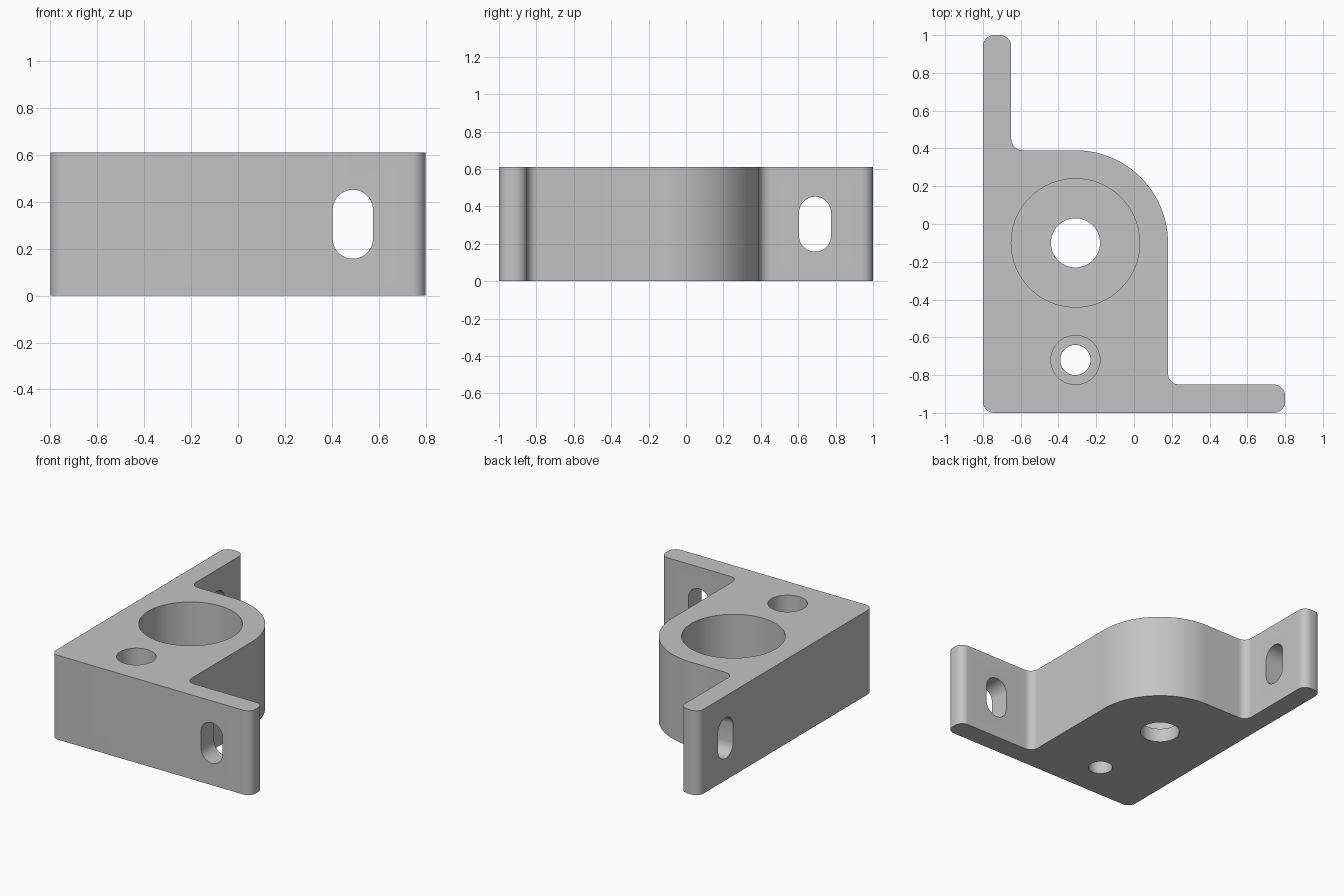
import bpy, bmesh, math
from mathutils import Matrix, Vector

if "Cube" in bpy.data.objects:
    bpy.data.objects.remove(bpy.data.objects["Cube"], do_unlink=True)

HEIGHT = 0.61
FILLET = 0.06

grey = bpy.data.materials.new("plain grey")
grey.use_nodes = True
colour = (0.55, 0.55, 0.55, 1)
grey.diffuse_color = colour
grey.node_tree.nodes["Principled BSDF"].inputs["Base Color"].default_value = colour


def rounded_outline(corners):
    """Points of a polygon whose (x, y, radius) corners are filleted."""
    points = []
    for i, (x, y, r) in enumerate(corners):
        p = Vector((x, y))
        to_prev = (Vector(corners[i - 1][:2]) - p).normalized()
        to_next = (Vector(corners[(i + 1) % len(corners)][:2]) - p).normalized()
        if r == 0:
            points.append(p)
            continue
        # All corners are right angles
        centre = p + (to_prev + to_next) * r
        steps = 32 if r > 0.2 else 10
        for k in range(steps + 1):
            a = math.pi / 2 * k / steps
            points.append(centre - to_next * r * math.cos(a) - to_prev * r * math.sin(a))
    return points


def prism(name, outline, depth, matrix=Matrix()):
    """Extrude a flat outline along its local z."""
    bm = bmesh.new()
    face = bm.faces.new([bm.verts.new((p.x, p.y, 0)) for p in outline])
    new = bmesh.ops.extrude_face_region(bm, geom=[face])["geom"]
    bmesh.ops.translate(bm, vec=(0, 0, depth),
                        verts=[v for v in new if isinstance(v, bmesh.types.BMVert)])
    bmesh.ops.transform(bm, matrix=matrix, verts=bm.verts)
    bmesh.ops.recalc_face_normals(bm, faces=bm.faces)
    mesh = bpy.data.meshes.new(name)
    bm.to_mesh(mesh)
    bm.free()
    mesh.materials.append(grey)
    obj = bpy.data.objects.new(name, mesh)
    bpy.context.collection.objects.link(obj)
    return obj


def disc(r, steps=64):
    return [Vector((r * math.cos(a), r * math.sin(a)))
            for a in (2 * math.pi * k / steps for k in range(steps))]


def slot(r, half):
    """Upright slot with round ends."""
    return [p + Vector((0, half - r if p.y > 0 else r - half))
            for p in (Matrix.Rotation(math.pi / 48, 2) @ q for q in disc(r, 48))]


# Bracket body with two mounting flanges
bracket = prism("bracket", rounded_outline([
    (-0.8, -1, FILLET), (0.8, -1, FILLET), (0.8, -0.85, FILLET),
    (0.18, -0.85, FILLET), (0.18, 0.39, 0.49), (-0.65, 0.39, FILLET),
    (-0.65, 1, FILLET), (-0.8, 1, FILLET)]), HEIGHT)

# Stepped holes: name, y, bore radius, bore floor, through radius
cutters = []
for name, y, bore, floor, through in (("bearing", -0.1, 0.34, 0.1, 0.13),
                                      ("screw", -0.72, 0.13, 0.3, 0.08)):
    cutters.append(prism(name + "_bore_cutter", disc(bore), 1,
                         Matrix.Translation((-0.31, y, floor))))
    cutters.append(prism(name + "_hole_cutter", disc(through), 2,
                         Matrix.Translation((-0.31, y, -0.5))))

# Slots through the flanges
upright = Matrix.Rotation(math.pi / 2, 4, "X")
turned = Matrix.Rotation(math.pi / 2, 4, "Z") @ upright
shape = slot(0.086, 0.147)
cutters.append(prism("front_slot_cutter", shape, 0.4,
                     Matrix.Translation((0.49, -0.7, HEIGHT / 2)) @ upright))
cutters.append(prism("side_slot_cutter", shape, 0.4,
                     Matrix.Translation((-0.9, 0.69, HEIGHT / 2)) @ turned))

# Cut the holes and drop the cutters
bpy.ops.object.select_all(action="DESELECT")
bracket.select_set(True)
bpy.context.view_layer.objects.active = bracket
for cutter in cutters:
    cutter.hide_render = True
    cut = bracket.modifiers.new(cutter.name, "BOOLEAN")
    cut.operation = "DIFFERENCE"
    cut.solver = "EXACT"
    cut.object = cutter
    bpy.ops.object.modifier_apply(modifier=cut.name)
    bpy.data.objects.remove(cutter, do_unlink=True)

bpy.ops.object.shade_smooth_by_angle(angle=math.radians(30))
